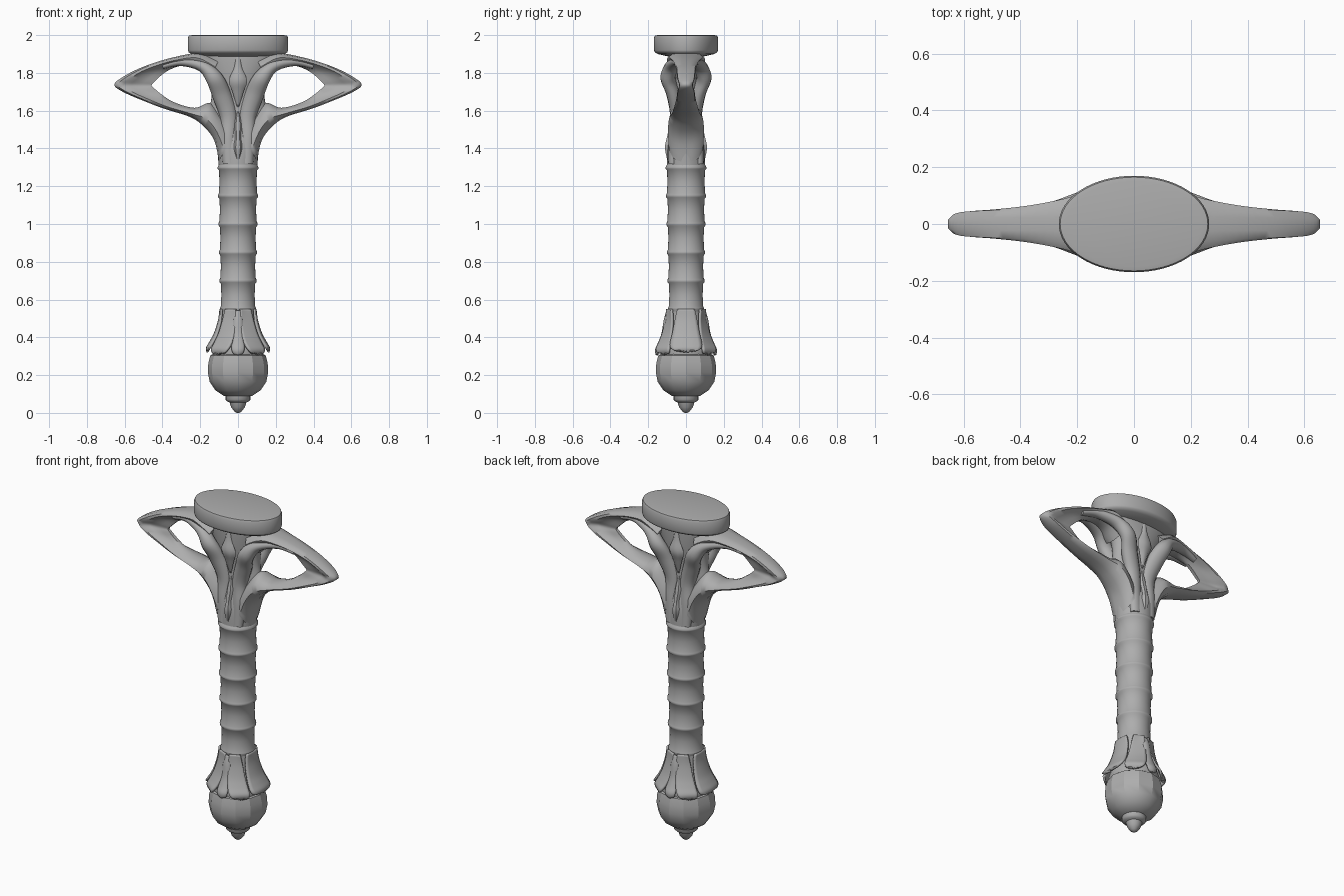
import bpy, bmesh, math
from mathutils import Vector

cube = bpy.data.objects.get("Cube")
if cube:
    bpy.data.objects.remove(cube, do_unlink=True)

GREY = (0.42, 0.42, 0.42, 1)
metal = bpy.data.materials.new("grey metal")
metal.use_nodes = True
metal.diffuse_color = GREY
metal.node_tree.nodes["Principled BSDF"].inputs["Base Color"].default_value = GREY


def spline(pts, steps, closed=False):
    """Smooth curve through tuples of any length."""
    pts = [Vector(p) for p in pts]
    n, out = len(pts), []
    pick = (lambda i: pts[i % n]) if closed else (lambda i: pts[max(0, min(n - 1, i))])
    for i in range(n if closed else n - 1):
        a, b, c, d = (pick(i + k) for k in (-1, 0, 1, 2))
        for s in range(steps):
            t = s / steps
            out.append(0.5 * (2 * b + (c - a) * t + (2 * a - 5 * b + 4 * c - d) * t * t
                              + (3 * b - a - 3 * c + d) * t ** 3))
    return out if closed else out + [pts[-1]]


def loft(name, rings, wrap=True, closed=False, caps=True, angle=40, mirror=None, thick=0):
    """Skin a row of point rings into one object."""
    bm = bmesh.new()
    rows = [[bm.verts.new(p) for p in r] for r in rings]
    m = len(rows[0])
    pairs = list(zip(rows, rows[1:])) + ([(rows[-1], rows[0])] if closed else [])
    for a, b in pairs:
        for j in range(m if wrap else m - 1):
            k = (j + 1) % m
            bm.faces.new((a[j], a[k], b[k], b[j]))
    if caps and wrap and not closed:
        bm.faces.new(rows[0])
        bm.faces.new(rows[-1])
    bmesh.ops.recalc_face_normals(bm, faces=bm.faces)
    me = bpy.data.meshes.new(name)
    bm.to_mesh(me)
    bm.free()
    me.materials.append(metal)
    ob = bpy.data.objects.new(name, me)
    bpy.context.collection.objects.link(ob)
    bpy.ops.object.select_all(action='DESELECT')
    ob.select_set(True)
    bpy.context.view_layer.objects.active = ob
    bpy.ops.object.shade_smooth_by_angle(angle=math.radians(angle))
    if thick:
        mod = ob.modifiers.new("thickness", 'SOLIDIFY')
        mod.thickness, mod.offset = thick, 0
    if mirror:
        mod = ob.modifiers.new("mirror", 'MIRROR')
        mod.use_axis = mirror
        mod.use_clip = False
        mod.use_mirror_merge = False
    return ob


def turned(name, profile, sides=32, angle=40):
    """Stack of ellipses: rows are (x radius, y radius, z)."""
    turn = [2 * math.pi * i / sides for i in range(sides)]
    return loft(name, [[(a * math.cos(t), b * math.sin(t), z) for t in turn]
                       for a, b, z in profile], angle=angle)


def round_rows(rows):
    return [(r, r, z) for r, z in rows]


# top plate with softened rims
turned("top_plate", [(.16, .085, 1.885), (.245, .15, 1.9), (.262, .166, 1.91),
                     (.265, .17, 1.92), (.265, .17, 1.985), (.26, .165, 1.997),
                     (.24, .15, 2)], 64, 50)

# neck core, flaring to the plate
turned("neck", spline([(.1, .1, 1.28), (.112, .098, 1.4), (.14, .08, 1.5), (.155, .068, 1.58),
                       (.14, .07, 1.68), (.15, .085, 1.78), (.2, .09, 1.86),
                       (.24, .09, 1.91)], 5))

# banded grip: a shallow waist between raised rings
grip = []
for i in range(5):
    top, bottom = 1.3 - .15 * i, 1.15 - .15 * i
    r = .102 - .0025 * i
    grip += [(r + .007, top), (r + .006, top - .008), (r - .001, top - .016),
             (r - .004, top - .075), (r - .001, bottom + .014), (r + .003, bottom + .006)]
turned("grip", round_rows([(.098, 1.32), (.104, 1.308)] + grip
                          + [(.096, .55), (.088, .535), (.088, .5)]), 40, 45)

# open side guards: outer point, inner point, half depth for each station
stations = [
    (.1, 1.33, .02, 1.5, .09), (.125, 1.44, .09, 1.58, .095), (.175, 1.51, .15, 1.64, .09),
    (.25, 1.565, .23, 1.615, .075), (.39, 1.61, .34, 1.645, .062), (.52, 1.66, .41, 1.69, .05),
    (.61, 1.7, .445, 1.72, .045), (.655, 1.735, .457, 1.735, .036), (.62, 1.772, .44, 1.755, .045),
    (.52, 1.825, .39, 1.8, .052), (.39, 1.87, .33, 1.83, .065), (.26, 1.9, .27, 1.84, .085),
    (.2, 1.905, .2, 1.82, .1), (.1, 1.87, .155, 1.76, .1)]
thick_side = [(0, .3), (.1, .75), (.35, 1), (.65, .9), (.9, .5), (1, .15)]
hollow_side = [(0, .45), (.1, .95), (.25, 1), (.45, .55), (.75, .35), (1, .2)]
rings = []
for ox, oz, ix, iz, depth in spline(stations, 5):
    f = max(0, min(1, (ox - .3) / .25))
    half = []
    for (u, a), (v, b) in zip(thick_side, hollow_side):
        s = u + (v - u) * f
        half.append((ox + (ix - ox) * s, (a + (b - a) * f) * depth, oz + (iz - oz) * s))
    rings.append(half + [(x, -y, z) for x, y, z in reversed(half)])
loft("side_guard", rings, mirror=(True, False, False), angle=50)


def strand(name, path, mirror, sides=12):
    """Flattened tube: path rows are (x, y, z, half width, half depth)."""
    pts = spline(path, 6)
    out = []
    for i, p in enumerate(pts):
        a, b = pts[max(i - 1, 0)], pts[min(i + 1, len(pts) - 1)]
        side = Vector((b[2] - a[2], 0, a[0] - b[0])).normalized()
        ring = []
        for j in range(sides):
            t = 2 * math.pi * j / sides
            ring.append(Vector(p[:3]) + side * p[3] * math.cos(t)
                        + Vector((0, p[4] * math.sin(t), 0)))
        out.append(ring)
    return loft(name, out, mirror=mirror, angle=50)


# vine strands that part on the neck and sweep onto the guards
strand("vine_strand", [(.045, -.07, 1.32, .035, .025), (.05, -.062, 1.45, .04, .03),
                       (.05, -.05, 1.57, .046, .034), (.085, -.065, 1.68, .05, .038),
                       (.125, -.095, 1.77, .045, .04), (.19, -.075, 1.835, .03, .04),
                       (.3, -.045, 1.858, .022, .03), (.4, -.03, 1.835, .015, .02)],
       (True, True, False))

# slim bud in the seam and diamond bud under the plate
strand("seam_bud", [(0, -.09, 1.32, .004, .005), (0, -.092, 1.4, .024, .022),
                    (0, -.085, 1.46, .016, .018), (0, -.072, 1.53, .02, .015),
                    (0, -.065, 1.6, .004, .005)], (False, True, False), 6)
strand("neck_bud", [(0, -.07, 1.62, .005, .006), (0, -.082, 1.7, .03, .018),
                    (0, -.09, 1.76, .048, .024), (0, -.09, 1.83, .02, .012),
                    (0, -.085, 1.9, .012, .006)], (False, True, False), 6)

# collar under the leaves
turned("collar", round_rows([(.088, .56), (.09, .5), (.103, .44), (.122, .38),
                             (.138, .335), (.135, .31), (.11, .3)]))


def leaf(name, facing, drift, width, profile, rim, mirror):
    """Cupped leaf wrapped on the collar; profile rows are (radius, z)."""
    rows, curve = [], spline(profile, 4)
    for i, (r, z) in enumerate(curve):
        v = i / (len(curve) - 1)
        w = width * max(.04, (.45 + .75 * v) * (1 - v ** 5) ** .5)
        row = []
        for j in range(9):
            u = j / 4 - 1
            a = math.radians(facing + drift * v) + u * w / r
            rr = r + rim * u * u
            row.append((rr * math.cos(a), rr * math.sin(a), z))
        rows.append(row)
    return loft(name, rows, wrap=False, mirror=mirror, thick=.012, angle=50)


flare = [(.094, .55), (.1, .49), (.118, .42), (.14, .37), (.158, .335), (.15, .31)]
leaf("diagonal_leaf", -66, 18, .062, flare, .007, (True, True, False))
leaf("side_leaf", 0, 0, .095,
     [(.092, .55), (.1, .49), (.122, .42), (.146, .375), (.163, .345), (.16, .325)],
     .008, (True, False, False))
leaf("front_leaf", -90, 0, .038,
     [(.098, .54), (.112, .49), (.124, .42), (.142, .37), (.158, .335), (.155, .31)],
     -.008, (False, True, False))

# pommel ball, softly faceted, and its finial
turned("pommel", round_rows([(.12, .318), (.146, .305), (.157, .265), (.16, .215), (.15, .165),
                             (.12, .12), (.075, .09), (.04, .085)]), 12, 28)
turned("finial", round_rows([(.066, .1), (.066, .07), (.056, .06), (.044, .055),
                             (.036, .03), (.02, .008), (.006, 0)]), 20, 45)
